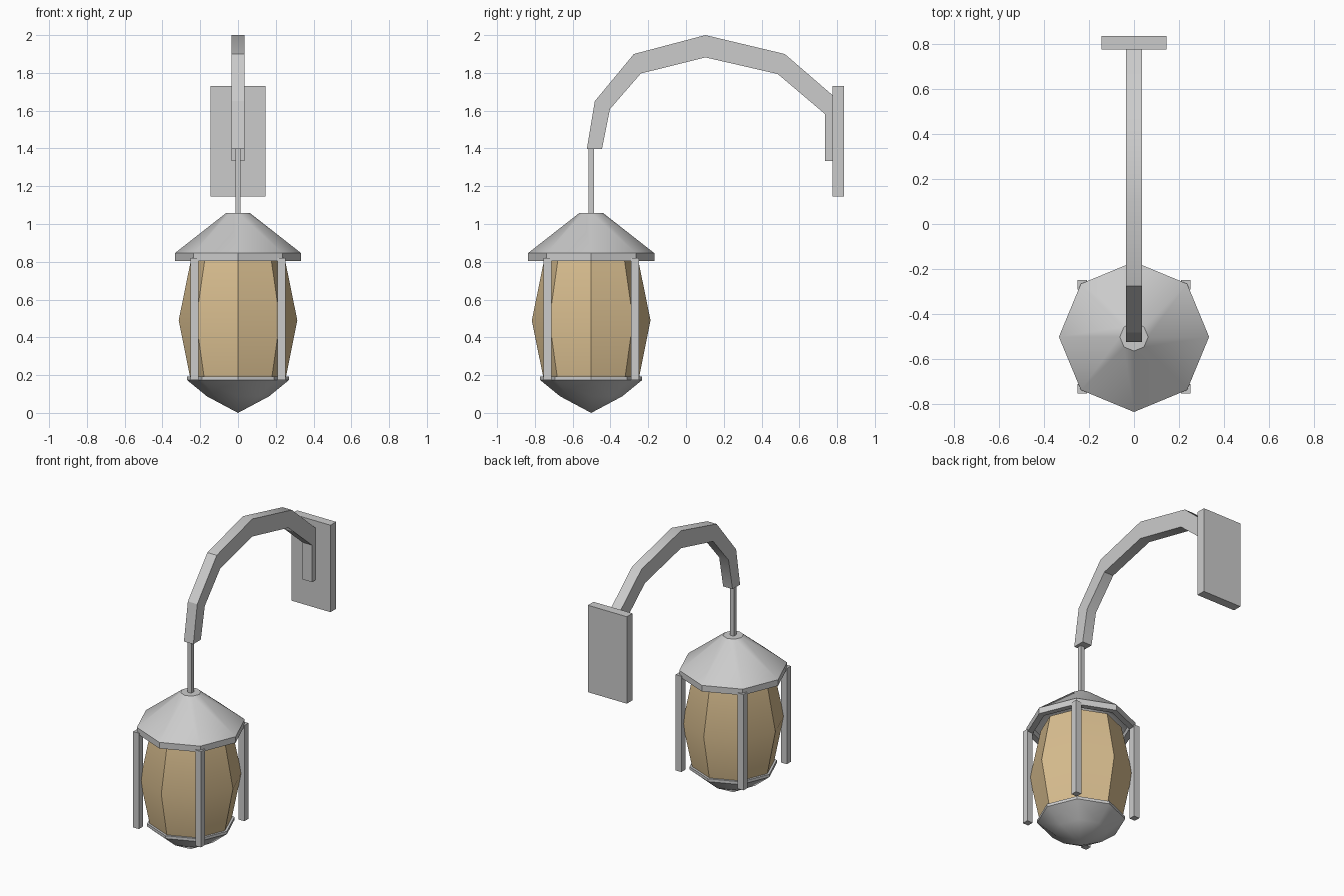
import bpy, bmesh, math

if "Cube" in bpy.data.objects:
    bpy.data.objects.remove(bpy.data.objects["Cube"])

CY = -0.502  # lantern axis


def finish(name, bm):
    bmesh.ops.remove_doubles(bm, verts=bm.verts, dist=1e-5)
    bmesh.ops.recalc_face_normals(bm, faces=bm.faces)
    me = bpy.data.meshes.new(name)
    bm.to_mesh(me)
    bm.free()
    ob = bpy.data.objects.new(name, me)
    bpy.context.collection.objects.link(ob)
    bpy.ops.object.select_all(action='DESELECT')
    ob.select_set(True)
    bpy.context.view_layer.objects.active = ob
    bpy.ops.object.shade_smooth_by_angle(angle=math.radians(30))
    return ob


def lathe(name, profile, sides=8):
    """Revolve (radius, z) points around the lantern axis."""
    bm = bmesh.new()
    verts = [bm.verts.new((r, CY, z)) for r, z in profile]
    edges = [bm.edges.new(p) for p in zip(verts, verts[1:])]
    bmesh.ops.spin(bm, geom=verts + edges, cent=(0, CY, 0), axis=(0, 0, 1),
                   angle=math.tau, steps=sides)
    return finish(name, bm)


def box(name, lo, hi):
    bm = bmesh.new()
    bmesh.ops.create_cube(bm, size=1)
    for v in bm.verts:
        v.co = [(a + b) / 2 + c * (b - a) for a, b, c in zip(lo, hi, v.co)]
    return finish(name, bm)


# Wall plate
box("wall_plate", (-0.145, 0.776, 1.145), (0.145, 0.836, 1.73))

# Curved arm: outer and inner edges in the (y, z) plane, given the arm's width
outer = [(-0.525, 1.397), (-0.483, 1.65), (-0.276, 1.9), (0.103, 2.0),
         (0.523, 1.9), (0.778, 1.68), (0.778, 1.333)]
inner = [(-0.445, 1.397), (-0.403, 1.608), (-0.239, 1.797), (0.103, 1.882),
         (0.486, 1.794), (0.736, 1.582), (0.736, 1.333)]
bm = bmesh.new()
rings = [[bm.verts.new((x, *p)) for x, p in
          ((-0.035, o), (0.035, o), (0.035, i), (-0.035, i))]
         for o, i in zip(outer, inner)]
for a, b in zip(rings, rings[1:]):
    for k in range(4):
        bm.faces.new((a[k], a[k - 1], b[k - 1], b[k]))
bm.faces.new(rings[0])
bm.faces.new(rings[-1])
finish("arm", bm)

# Hanging rod
box("hanging_rod", (-0.014, CY - 0.014, 1.04), (0.014, CY + 0.014, 1.41))

# Hollow octagonal roof with a rim
lathe("roof", [(0, 1.058), (0.063, 1.058), (0.334, 0.846), (0.334, 0.805),
               (0.295, 0.805), (0.295, 0.84), (0.05, 1.03), (0, 1.03)])

# Glass body
glass = lathe("glass", [(0, 0.82), (0.247, 0.82), (0.314, 0.49),
                        (0.252, 0.18), (0, 0.18)])
mat = bpy.data.materials.new("amber_glass")
mat.diffuse_color = (0.70, 0.52, 0.28, 1)
mat.use_nodes = True
mat.node_tree.nodes["Principled BSDF"].inputs["Base Color"].default_value = mat.diffuse_color
glass.data.materials.append(mat)

# Bottom cup with a thin rim
lathe("bottom_cup", [(0, 0.193), (0.27, 0.193), (0.27, 0.174),
                     (0.165, 0.088), (0, 0)])

# Four corner posts
for i, sx in enumerate((-1, 1)):
    for j, sy in enumerate((-1, 1)):
        x, y = sx * 0.231, CY + sy * 0.231
        box(f"post_{2 * i + j + 1}", (x - 0.021, y - 0.021, 0.175),
            (x + 0.021, y + 0.021, 0.82))
